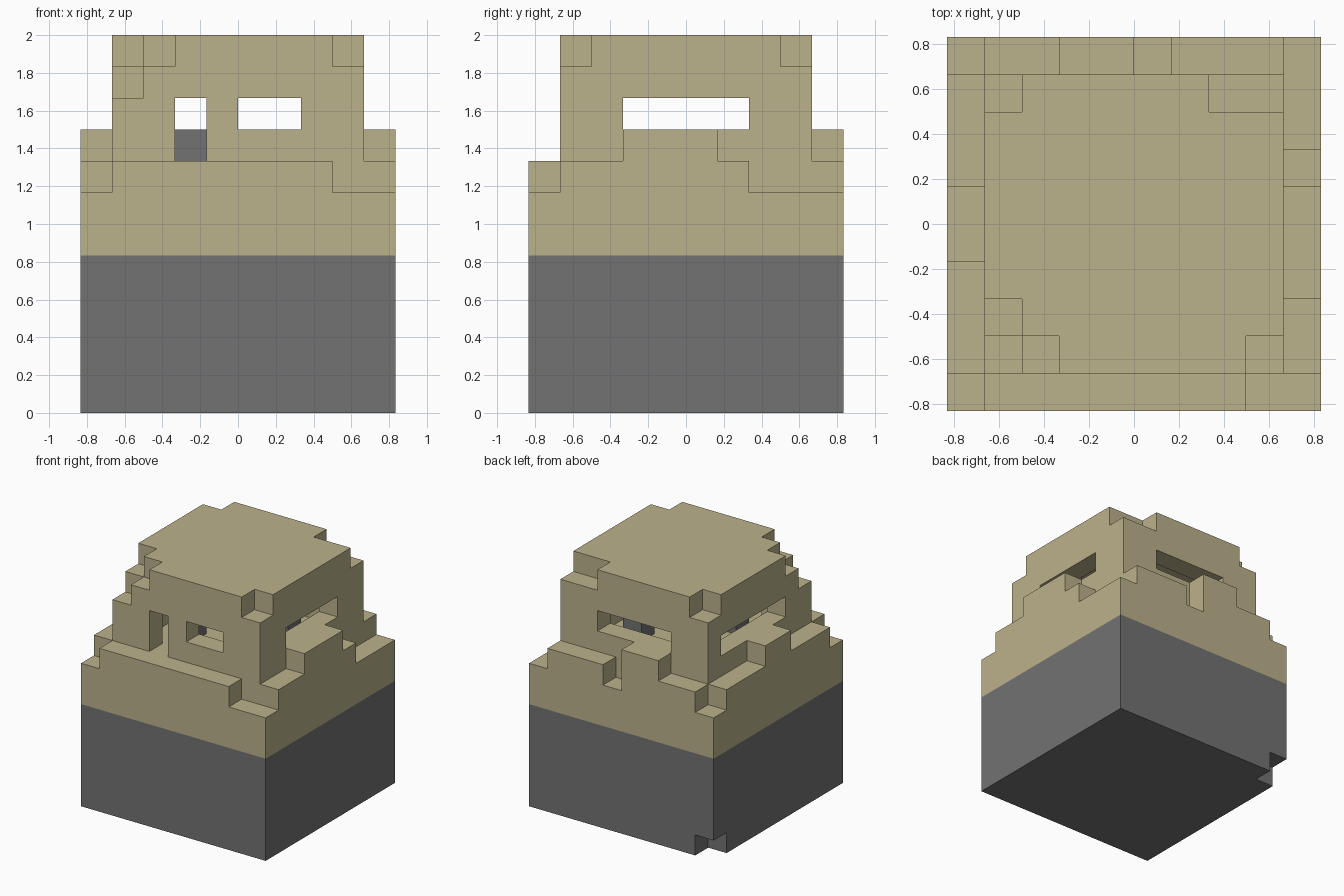
import bpy, bmesh
from mathutils import Vector

cube = bpy.data.objects.get("Cube")
if cube:
    bpy.data.objects.remove(cube)

N = 10            # cells along each side of the footprint
U = 1 / 6         # cell size


def material(name, rgb):
    m = bpy.data.materials.new(name)
    m.use_nodes = True
    m.diffuse_color = (*rgb, 1)
    m.node_tree.nodes["Principled BSDF"].inputs["Base Color"].default_value = (*rgb, 1)
    return m


sand = material("sand", (0.50, 0.445, 0.26))
grey = material("stone grey", (0.17, 0.17, 0.17))


def block(xs, ys, zs):
    """Cells in the half-open ranges given."""
    return {(x, y, z) for x in range(*xs) for y in range(*ys) for z in range(*zs)}


def build(name, cells, mat):
    """Make one object from the outer faces of a set of cells."""
    bm = bmesh.new()
    corners = {}

    def vert(p):
        key = tuple(round(c) for c in p)
        if key not in corners:
            corners[key] = bm.verts.new(((key[0] - N / 2) * U, (key[1] - N / 2) * U, key[2] * U))
        return corners[key]

    for cell in sorted(cells):
        for axis in range(3):
            for side in (0, 1):
                step = [0, 0, 0]
                step[axis] = 2 * side - 1
                if tuple(c + s for c, s in zip(cell, step)) in cells:
                    continue
                a, b = Vector((0, 0, 0)), Vector((0, 0, 0))
                a[(axis + 1) % 3] = b[(axis + 2) % 3] = 1
                start = Vector(cell)
                start[axis] += side
                quad = [start, start + a, start + a + b, start + b]
                bm.faces.new([vert(p) for p in (quad if side else quad[::-1])])
    # merge the cells of each flat side
    bmesh.ops.dissolve_limit(bm, angle_limit=0.01, verts=bm.verts[:], edges=bm.edges[:])
    mesh = bpy.data.meshes.new(name)
    bm.to_mesh(mesh)
    bm.free()
    mesh.materials.append(mat)
    obj = bpy.data.objects.new(name, mesh)
    bpy.context.collection.objects.link(obj)
    return obj


# Stone base with one chipped bottom corner
build("base", block((0, N), (0, N), (0, 5)) - {(0, 9, 0)}, grey)

# Sand body up to the inner floor
body = block((0, N), (0, N), (5, 7)) | block((1, 9), (1, 9), (7, 8))

# Stepped outer ledge: top height of each cell along the four sides
ledge = {
    "front": "7888888877",
    "back": "7889978887",
    "left": "7888998887",
    "right": "7889998777",
}
for n in range(N):
    for side, cell in (("front", (n, 0)), ("back", (n, 9)), ("left", (0, n)), ("right", (9, n))):
        body |= {(*cell, z) for z in range(7, int(ledge[side][n]))}
build("body_and_ledge", body, sand)

# Hollow upper walls and roof
upper = block((1, 9), (1, 9), (8, 12)) - block((2, 8), (2, 8), (8, 11))

# Window openings
upper -= block((3, 4), (1, 2), (8, 10))     # front, tall
upper -= block((5, 7), (1, 2), (9, 10))     # front, wide
upper -= block((3, 7), (8, 9), (9, 10))     # back
upper -= block((8, 9), (3, 7), (9, 10))     # right side of the front view
upper -= block((1, 2), (3, 8), (9, 10))     # left side of the front view

# Worn roof corners
for x, y in ((1, 1), (2, 1), (1, 2), (8, 1), (7, 8), (8, 8), (1, 8)):
    upper.discard((x, y, 11))
upper.discard((1, 1, 10))
build("upper_walls_and_roof", upper, sand)

# Small stone blocks standing on the inner floor
for x, xname in ((3, "right"), (6, "left")):
    for y, yname in ((3, "front"), (6, "back")):
        build(f"inner_block_{yname}_{xname}", {(x, y, 8)}, grey)
